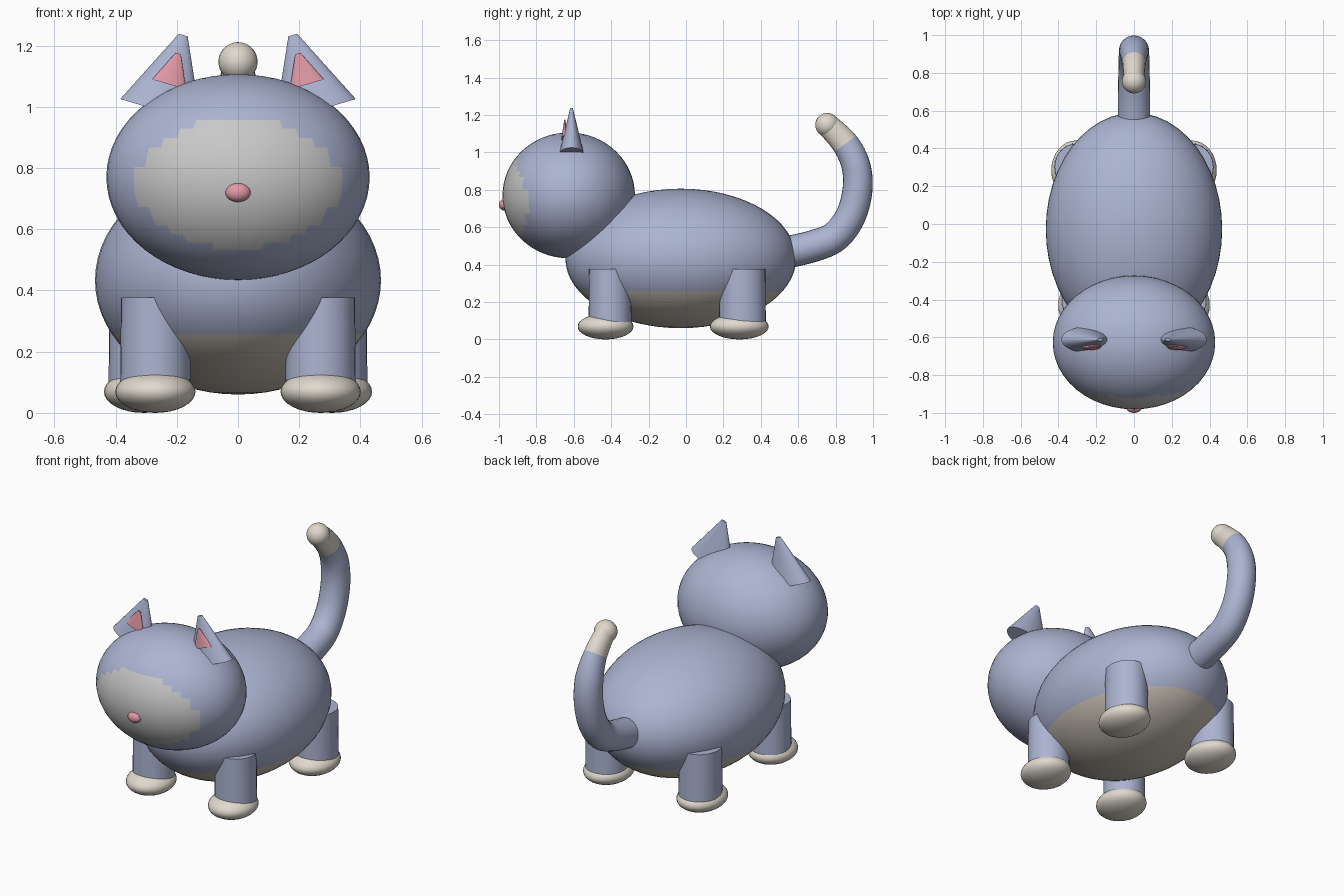
import bpy, bmesh, math
from mathutils import Vector, Matrix

if "Cube" in bpy.data.objects:
    bpy.data.objects.remove(bpy.data.objects["Cube"])


def material(name, rgb):
    m = bpy.data.materials.new(name)
    m.diffuse_color = (*rgb, 1)
    m.use_nodes = True
    m.node_tree.nodes["Principled BSDF"].inputs["Base Color"].default_value = m.diffuse_color
    return m


FUR = material("blue_grey_fur", (0.41, 0.455, 0.64))
CREAM = material("cream", (0.74, 0.69, 0.61))
BELLY = material("belly_taupe", (0.58, 0.53, 0.46))
MUZZLE = material("muzzle_grey", (0.58, 0.58, 0.58))
PINK = material("pink", (0.75, 0.32, 0.38))


def finish(name, bm, mats, rule=None):
    """Turn a bmesh into a smooth object; rule picks the material of a face."""
    bmesh.ops.recalc_face_normals(bm, faces=bm.faces)
    if rule:
        for f in bm.faces:
            f.material_index = int(rule(f.calc_center_median()))
    me = bpy.data.meshes.new(name)
    bm.to_mesh(me)
    bm.free()
    ob = bpy.data.objects.new(name, me)
    bpy.context.collection.objects.link(ob)
    for m in mats:
        me.materials.append(m)
    bpy.ops.object.select_all(action='DESELECT')
    ob.select_set(True)
    bpy.context.view_layer.objects.active = ob
    bpy.ops.object.shade_smooth_by_angle(angle=math.radians(40))
    return ob


def ellipsoid(name, centre, radii, mats, rule=None, u=48, v=32):
    bm = bmesh.new()
    bmesh.ops.create_uvsphere(bm, u_segments=u, v_segments=v, radius=1)
    bm.transform(Matrix.Translation(centre) @ Matrix.Diagonal((*radii, 1)))
    return finish(name, bm, mats, rule)


def cone(name, base, r1, r2, height, mats, tilt=0, flat=1.0):
    """Cone standing on base, squashed in depth, tilted sideways."""
    bm = bmesh.new()
    bmesh.ops.create_cone(bm, cap_ends=True, segments=32, radius1=r1, radius2=r2,
                          depth=height, matrix=Matrix.Translation((0, 0, height / 2)))
    bm.transform(Matrix.Translation(base) @ Matrix.Rotation(tilt, 4, 'Y')
                 @ Matrix.Diagonal((1, flat, 1, 1)))
    return finish(name, bm, mats)


# Body with a belly patch, head with a muzzle patch, nose
ellipsoid("body", (0, -0.028, 0.433), (0.467, 0.617, 0.373), [FUR, BELLY],
          lambda c: c.z < 0.257)
ellipsoid("head", (0, -0.627, 0.77), (0.43, 0.354, 0.336), [FUR, MUZZLE],
          lambda c: c.y < -0.627 and (c.x / 0.333) ** 2 + ((c.z - 0.749) / 0.214) ** 2 < 1)
ellipsoid("nose", (0, -0.973, 0.72), (0.041, 0.027, 0.031), [PINK], u=24, v=16)

# Legs, paws and ears on both sides
for side, s in (("left", -1), ("right", 1)):
    cone(side + "_front_leg", (s * 0.27, -0.406, 0.07), 0.115, 0.112, 0.307, [FUR])
    cone(side + "_back_leg", (s * 0.307, 0.302, 0.07), 0.116, 0.113, 0.307, [FUR], flat=1.08)
    ellipsoid(side + "_front_paw", (s * 0.27, -0.43, 0.069), (0.131, 0.149, 0.069),
              [CREAM], u=32, v=16)
    ellipsoid(side + "_back_paw", (s * 0.307, 0.285, 0.069), (0.131, 0.157, 0.069),
              [CREAM], u=32, v=16)
    tilt = -s * math.radians(16.5)
    cone(side + "_ear", (s * 0.2525, -0.612, 0.986), 0.138, 0.015, 0.259,
         [FUR], tilt, 0.49)
    cone(side + "_inner_ear", (s * 0.225, -0.648, 1.073), 0.058, 0.009, 0.105,
         [PINK], tilt, 0.32)

# Tail: smooth tube swept along a path of (y, z, radius), with a cream end
path = [Vector(p) for p in ((0.54, 0.465, 0.086), (0.69, 0.502, 0.085), (0.80, 0.552, 0.083),
                            (0.88, 0.66, 0.081), (0.917, 0.80, 0.08), (0.908, 0.93, 0.077),
                            (0.852, 1.046, 0.072), (0.755, 1.148, 0.062))]


def spline(i, t):
    a, b, c, d = (path[min(max(i + k, 0), len(path) - 1)] for k in (-1, 0, 1, 2))
    return 0.5 * (2 * b + (c - a) * t + (2 * a - 5 * b + 4 * c - d) * t ** 2
                  + (3 * b - a - 3 * c + d) * t ** 3)


STEPS, SIDES = 6, 24
pts = [spline(i, k / STEPS) for i in range(len(path) - 1) for k in range(STEPS)] + [path[-1]]
tip_start = len(pts) - 1 - STEPS
bm = bmesh.new()
rings = []
for i, p in enumerate(pts):
    d = pts[min(i + 1, len(pts) - 1)] - pts[max(i - 1, 0)]
    n = Vector((-d.y, d.x)).normalized()
    narrow = 1 - 0.15 * min(max((i - tip_start + STEPS) / STEPS, 0), 1)
    ring = []
    for k in range(SIDES):
        a = math.tau * k / SIDES
        off = n * math.sin(a) * p.z
        ring.append(bm.verts.new((math.cos(a) * p.z * narrow, p.x + off.x, p.y + off.y)))
    rings.append(ring)
for i, (r, q) in enumerate(zip(rings, rings[1:])):
    for k in range(SIDES):
        f = bm.faces.new((r[k], r[k - 1], q[k - 1], q[k]))
        f.material_index = int(i >= tip_start)
bm.faces.new(rings[0])
bm.faces.new(rings[-1]).material_index = 1
finish("tail", bm, [FUR, CREAM])
ellipsoid("tail_tip", (0, 0.755, 1.147), (0.064, 0.064, 0.064), [CREAM], u=24, v=16)
